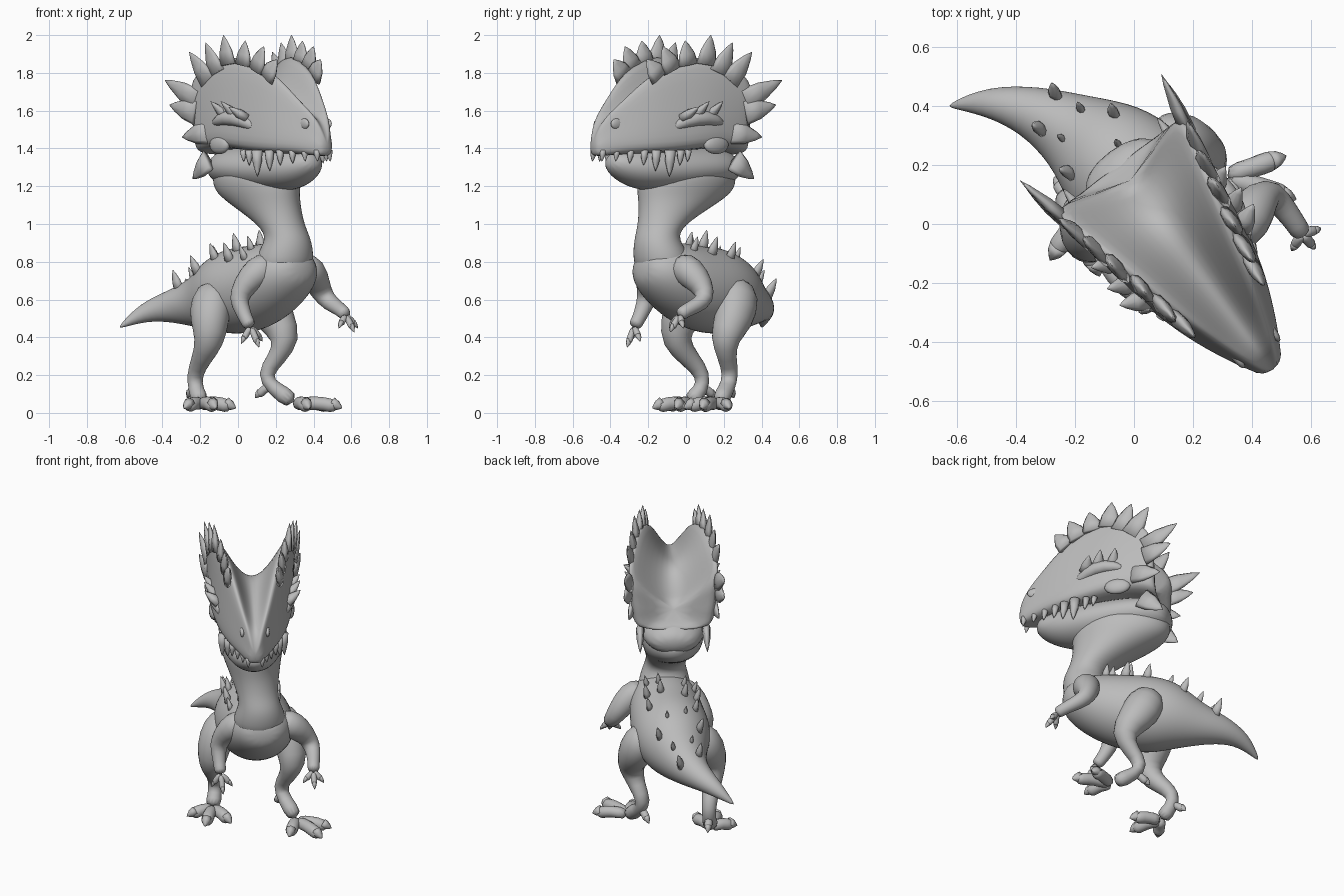
import bpy, bmesh, math
from mathutils import Vector, Matrix
from mathutils.bvhtree import BVHTree

old = bpy.data.objects.get("Cube")
if old:
    bpy.data.objects.remove(old)

# One clay colour for the whole figure
clay = bpy.data.materials.new("clay_grey")
clay.use_nodes = True
clay.diffuse_color = (0.5, 0.5, 0.5, 1)
clay.node_tree.nodes["Principled BSDF"].inputs["Base Color"].default_value = (0.5, 0.5, 0.5, 1)

# The creature is turned toward its left; parts use (left, forward, up)
PLACE = Matrix.Translation((0.064, 0.048, 0)) @ Matrix.Rotation(math.radians(37), 4, 'Z')


def pos(p):
    return PLACE @ Vector((p[0], -p[1], p[2]))


def finish(name, bm, subdiv=1):
    bmesh.ops.recalc_face_normals(bm, faces=bm.faces)
    mesh = bpy.data.meshes.new(name)
    bm.to_mesh(mesh)
    bm.free()
    for face in mesh.polygons:
        face.use_smooth = True
    mesh.materials.append(clay)
    obj = bpy.data.objects.new(name, mesh)
    bpy.context.collection.objects.link(obj)
    if subdiv:
        mod = obj.modifiers.new("smooth", 'SUBSURF')
        mod.levels = mod.render_levels = subdiv
    return obj


def bridge(bm, rings):
    for a, b in zip(rings, rings[1:]):
        n = len(a)
        for i in range(n):
            bm.faces.new((a[i], a[(i + 1) % n], b[(i + 1) % n], b[i]))


def tube(name, sections, axis=None, sides=12, subdiv=1):
    """Loft of ellipses: (left, forward, up, half width, half depth)."""
    pts = [pos(s) for s in sections]
    bm = bmesh.new()
    rings = []
    for i, s in enumerate(sections):
        t = axis or (pts[min(i + 1, len(pts) - 1)] - pts[max(i - 1, 0)]).normalized()
        side = PLACE.to_3x3() @ Vector((1, 0, 0))
        side = (side - t * side.dot(t)).normalized()
        up = t.cross(side)
        ring = []
        for k in range(sides):
            a = math.tau * k / sides
            ring.append(bm.verts.new(pts[i] + side * s[3] * math.cos(a) + up * s[-1] * math.sin(a)))
        rings.append(ring)
    bridge(bm, rings)
    bm.faces.new(rings[0])
    bm.faces.new(rings[-1])
    return finish(name, bm, subdiv)


def spike(name, base, tip, wide, thin, across):
    """Bowed, flattened thorn between two placed points."""
    axis = tip - base
    flat = across - axis * (across.dot(axis) / axis.length_squared)
    flat.normalize()
    broad = axis.normalized().cross(flat)
    bm = bmesh.new()
    rings = []
    for t, r in ((0, 1), (0.45, 0.8), (0.8, 0.38), (1, 0.03)):
        c = base + axis * t
        rings.append([bm.verts.new(c + r * (broad * wide * math.cos(math.tau * k / 8)
                                            + flat * thin * math.sin(math.tau * k / 8))) for k in range(8)])
    bridge(bm, rings)
    bm.faces.new(rings[0])
    bm.faces.new(rings[-1])
    return finish(name, bm, 0)


def blob(name, centre, size):
    bm = bmesh.new()
    bmesh.ops.create_uvsphere(bm, u_segments=16, v_segments=10, radius=1,
                              matrix=PLACE @ Matrix.Translation((centre[0], -centre[1], centre[2]))
                              @ Matrix.Diagonal((*size, 1)))
    return finish(name, bm, 0)


LEFT = PLACE.to_3x3() @ Vector((1, 0, 0))
UP = Vector((0, 0, 1))

# Torso flowing into the curved tail
torso = tube("torso_and_tail", [
    (.055, .4, .77, .07, .06), (.055, .34, .765, .16, .13), (.045, .21, .73, .215, .195), (.03, .05, .67, .235, .23),
    (.005, -.12, .645, .245), (-.015, -.26, .62, .21), (-.06, -.38, .58, .14),
    (-.126, -.52, .565, .09), (-.228, -.636, .535, .053), (-.344, -.7, .45, .006)], subdiv=2)

# Neck: level rings from the shoulders up into the skull
tube("neck", [
    (.04, .24, .72, .16, .14), (.04, .25, .83, .165, .16), (.04, .29, .92, .125, .115),
    (.025, .25, .99, .125, .125), (.01, .14, 1.09, .16, .22), (0, .07, 1.16, .185, .295),
    (0, .055, 1.23, .2, .315), (0, .05, 1.32, .18, .28)], axis=UP, subdiv=2)

# Lower jaw
tube("lower_jaw", [
    (0, .57, 1.34, .05, .035), (0, .51, 1.315, .1, .08), (0, .38, 1.295, .16, .12), (0, .2, 1.29, .2, .13),
    (0, 0, 1.3, .21, .125), (0, -.14, 1.3, .19, .115), (0, -.25, 1.28, .11, .065)], subdiv=2)

# Skull and V-shaped crest: (forward, ridge up, rim left, rim up, cheek left, lip up)
STATIONS = [
    (.68, 1.44, .02, 1.46, .035, 1.36), (.63, 1.55, .05, 1.58, .07, 1.36),
    (.52, 1.57, .09, 1.7, .13, 1.37), (.38, 1.59, .135, 1.87, .19, 1.37),
    (.2, 1.62, .18, 1.95, .235, 1.38), (.05, 1.63, .225, 1.97, .255, 1.4),
    (-.1, 1.61, .265, 1.92, .255, 1.39), (-.23, 1.51, .3, 1.76, .24, 1.35)]
bm = bmesh.new()
rings = []
for u, ridge, rim_x, rim_z, cheek, lip in STATIONS:
    pull = max(0, .2 - u) * .45
    half = [(0, u + pull, ridge), (rim_x * .5, u + pull * .5, ridge + (rim_z - ridge) * .36),
            (rim_x, u, rim_z), (rim_x * .5 + cheek * .5, u, lip * .45 + rim_z * .55),
            (cheek, u, lip + .07), (cheek * .92, u, lip), (0, u, lip)]
    ring = half + [(-x, f, z) for x, f, z in reversed(half[1:-1])]
    rings.append([bm.verts.new(pos(p)) for p in ring])
bridge(bm, rings)
bm.faces.new(rings[0])
hollow = bm.verts.new(pos((0, -.1, 1.45)))
for i, v in enumerate(rings[-1]):
    bm.faces.new((v, rings[-1][(i + 1) % len(rings[-1])], hollow))
finish("skull_and_crest", bm, 2)

# Crest thorns radiate from the middle of each fan: tip and length
THORNS = [(.145, .43, 1.87, .12), (.165, .34, 1.94, .14), (.19, .21, 1.97, .13), (.225, .065, 2.0, .16),
          (.25, -.06, 1.96, .18), (.275, -.17, 1.91, .2), (.3, -.35, 1.76, .24),
          (.3, -.31, 1.63, .18), (.27, -.24, 1.46, .18), (.2, -.24, 1.24, .16)]
for m, label in ((1, "left"), (-1, "right")):
    for x, f, z, length in THORNS:
        tip = Vector((x, f, z))
        base = tip + (Vector((.19, .13, 1.52)) - tip).normalized() * length
        base.x, tip.x = base.x * m, tip.x * m
        spike(label + "_crest_thorn", pos(base), pos(tip), .065, .026, LEFT)
    # Brow with small horns, cheek lump and nostril
    for f, z in ((.19, 1.62), (.12, 1.65), (.03, 1.65)):
        spike(label + "_brow_horn", pos((m * .2, f + .04, 1.56)), pos((m * .285, f, z)), .04, .03, UP)
    tube(label + "_brow", [(m * .17, .3, 1.5, .02), (m * .21, .22, 1.55, .04),
                           (m * .235, .1, 1.57, .045), (m * .235, -.02, 1.53, .02)])
    blob(label + "_cheek_lump", (m * .225, .03, 1.42), (.03, .08, .05))
    blob(label + "_nostril", (m * .075, .57, 1.53), (.015, .045, .03))
    # Teeth along the upper lip
    for f, length in ((.64, .04), (.57, .04), (.5, .05), (.43, .06), (.37, .09), (.3, .12), (.23, .06), (.18, .04)):
        x = m * min(.18, .02 + (.69 - f) * .41)
        spike(label + "_tooth", pos((x, f, 1.39)), pos((x * 1.03, f + .01, 1.37 - length)),
              .012 + length * .17, .012 + length * .14, LEFT)

# Scattered thorns on the back, seated on the torso surface
bpy.context.view_layer.update()
surface = BVHTree.FromObject(torso, bpy.context.evaluated_depsgraph_get())
for x, f, size in ((.15, .12, .07), (-.13, .12, .07), (.08, .1, .07), (-.07, .1, .07), (.15, 0, .09),
                   (-.14, 0, .09), (.07, 0, .09), (-.07, -.02, .09), (.14, -.13, .08), (-.13, -.14, .08),
                   (.04, -.25, .05), (-.07, -.21, .05), (-.15, -.27, .09), (.09, -.34, .08),
                   (-.1, -.38, .05), (.01, -.42, .06), (-.14, -.45, .09), (-.03, -.51, .09)):
    hit, normal, _, _ = surface.ray_cast(pos((x, f, 1.2)), -UP)
    if hit:
        way = (normal * .5 + UP + (pos((0, -.3, 0)) - pos((0, 0, 0)))).normalized()
        spike("back_thorn", hit - way * .02, hit + way * size, size * .36, size * .26, LEFT)


def digits(name, root, tips, radius, claw):
    """Toes or fingers fanned from a root, each ending in a claw."""
    root = Vector(root)
    for tip in map(Vector, tips):
        way = (tip - root).normalized()
        end = tip - way * claw * .6
        mid = root.lerp(end, .6) + Vector((0, 0, radius * .35))
        tube(name, [(*root, radius), (*mid, radius * .85), (*end, radius), (*(end + way * radius * .6), radius * .5)],
             sides=8)
        spike(name + "_claw", pos(end + Vector((0, 0, radius * .3))),
              pos(tip + way * claw * .3 - Vector((0, 0, radius * .2))), radius * .8, radius * .7, LEFT)


# Legs: thigh, knee, shin, ankle, instep
tube("left_leg", [(.14, -.15, .69, .08), (.2, -.14, .61, .115, .13), (.235, -.08, .49, .105, .11),
                  (.25, 0, .385, .078), (.215, -.05, .29, .05), (.17, -.11, .2, .045),
                  (.2, -.06, .13, .043), (.265, .04, .055, .055)])
tube("right_leg", [(-.12, -.13, .67, .08), (-.185, -.1, .59, .115, .13), (-.225, -.06, .48, .105, .11),
                   (-.235, -.04, .375, .08), (-.222, -.14, .28, .052), (-.208, -.215, .2, .044),
                   (-.21, -.2, .12, .04), (-.225, -.13, .055, .055)])
digits("left_toe", (.265, .06, .045), [(.455, .12, .035), (.4, .25, .035), (.22, .22, .035)], .044, .06)
digits("left_spur", (.19, -.07, .14), [(.15, -.14, .09)], .028, .04)
digits("right_toe", (-.225, -.13, .045), [(-.365, -.08, .035), (-.275, .055, .035), (-.13, .02, .035)], .044, .06)
digits("right_spur", (-.21, -.2, .13), [(-.2, -.28, .09)], .028, .04)

# Arms: shoulder, elbow, wrist, palm
tube("left_arm", [(.15, .23, .79, .08), (.245, .22, .75, .09), (.315, .185, .67, .066), (.355, .195, .6, .052),
                  (.36, .27, .565, .042), (.358, .335, .54, .036), (.355, .375, .515, .038)])
tube("right_arm", [(-.03, .24, .79, .08), (-.115, .22, .75, .09), (-.175, .175, .67, .066), (-.205, .165, .6, .054),
                   (-.2, .2, .54, .043), (-.197, .23, .49, .036), (-.192, .26, .455, .038)])
digits("left_finger", (.355, .37, .51), [(.41, .39, .46), (.36, .43, .44), (.3, .39, .46)], .021, .04)
digits("right_finger", (-.192, .26, .45), [(-.24, .25, .38), (-.18, .31, .36), (-.13, .27, .39)], .021, .04)
